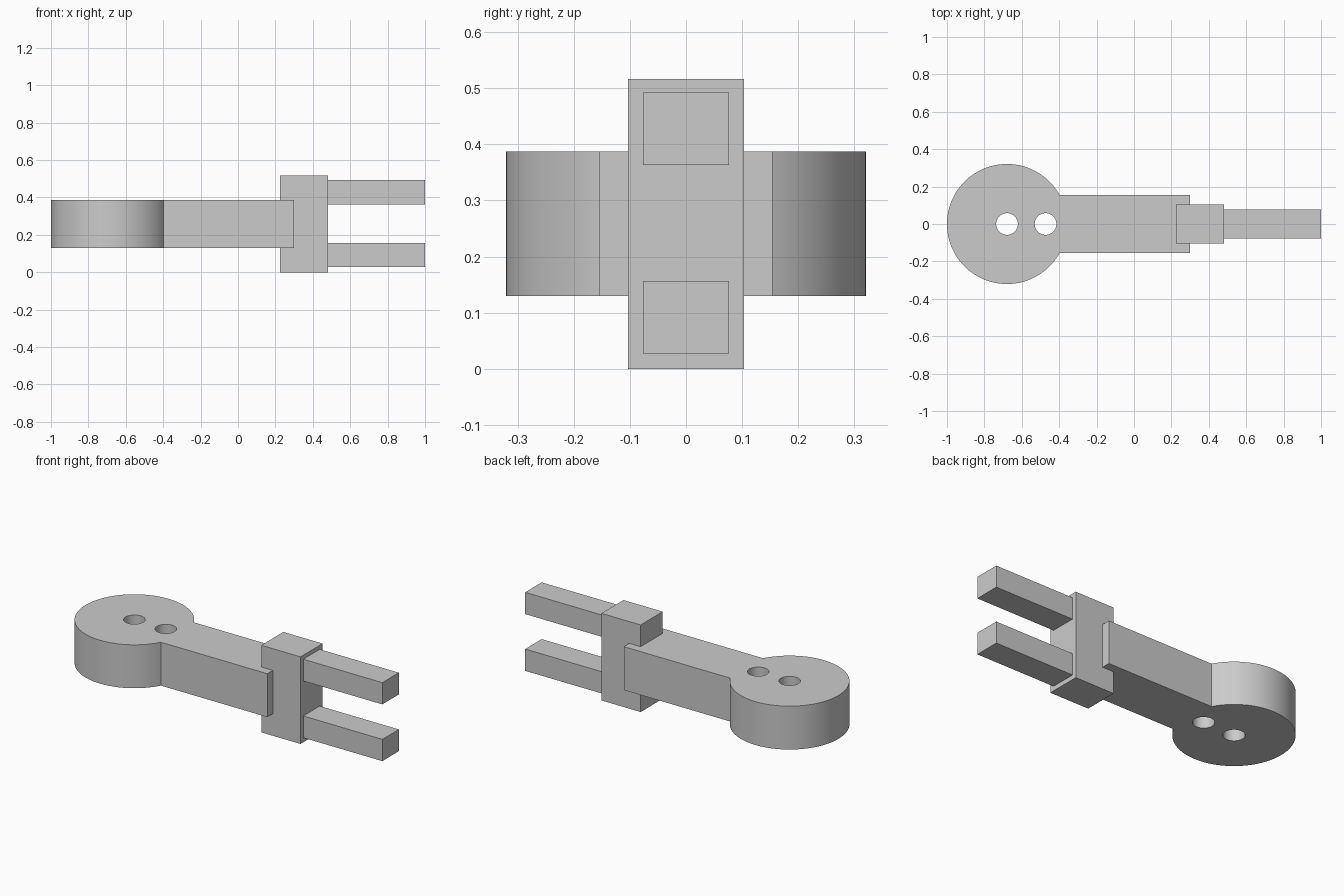
import bpy, bmesh, math
from mathutils import Vector

cube = bpy.data.objects.get("Cube")
if cube:
    bpy.data.objects.remove(cube, do_unlink=True)

grey = bpy.data.materials.new("light_grey")
grey.use_nodes = True
grey.diffuse_color = (0.6, 0.6, 0.6, 1)
grey.node_tree.nodes["Principled BSDF"].inputs["Base Color"].default_value = (0.6, 0.6, 0.6, 1)


def prism(name, outline, z0, z1):
    """Extrude a counter-clockwise outline from z0 up to z1."""
    bm = bmesh.new()
    base = bm.faces.new([bm.verts.new((x, y, z0)) for x, y in outline])
    top = bmesh.ops.extrude_face_region(bm, geom=[base], use_keep_orig=True)["geom"]
    verts = [v for v in top if isinstance(v, bmesh.types.BMVert)]
    bmesh.ops.translate(bm, verts=verts, vec=Vector((0, 0, z1 - z0)))
    bmesh.ops.recalc_face_normals(bm, faces=bm.faces)
    mesh = bpy.data.meshes.new(name)
    bm.to_mesh(mesh)
    bm.free()
    mesh.materials.append(grey)
    obj = bpy.data.objects.new(name, mesh)
    bpy.context.collection.objects.link(obj)
    return obj


def box(name, x0, x1, half_y, z0, z1):
    return prism(name, [(x0, -half_y), (x1, -half_y), (x1, half_y), (x0, half_y)], z0, z1)


def arc(cx, radius, start, end, steps):
    angles = [start + (end - start) * i / steps for i in range(steps + 1)]
    return [(cx + radius * math.cos(a), radius * math.sin(a)) for a in angles]


# Round head and straight arm as one keyhole-shaped body
head_x, head_r, arm_y = -0.679, 0.321, 0.154
join = math.asin(arm_y / head_r)
outline = arc(head_x, head_r, join, 2 * math.pi - join, 96) + [(0.3, -arm_y), (0.3, arm_y)]
body = prism("head_and_arm", outline, 0.13, 0.387)

# Two round through holes
for name, x in (("centre_hole_cutter", head_x), ("side_hole_cutter", -0.473)):
    cutter = prism(name, arc(x, 0.058, 0, 2 * math.pi, 48)[:-1], 0, 0.6)
    cutter.hide_render = True
    mod = body.modifiers.new(name, "BOOLEAN")
    mod.operation = "DIFFERENCE"
    mod.solver = "EXACT"
    mod.object = cutter
    bpy.context.view_layer.objects.active = body
    bpy.ops.object.modifier_apply(modifier=name)
    bpy.data.objects.remove(cutter, do_unlink=True)

bpy.ops.object.select_all(action="DESELECT")
body.select_set(True)
bpy.context.view_layer.objects.active = body
bpy.ops.object.shade_smooth_by_angle(angle=math.radians(30))

# Upright block across the end of the arm
box("cross_block", 0.225, 0.482, 0.103, 0, 0.516)

# Pair of square prongs
for name, z in (("lower_prong", 0.027), ("upper_prong", 0.363)):
    box(name, 0.482, 1.0, 0.077, z, z + 0.129)
